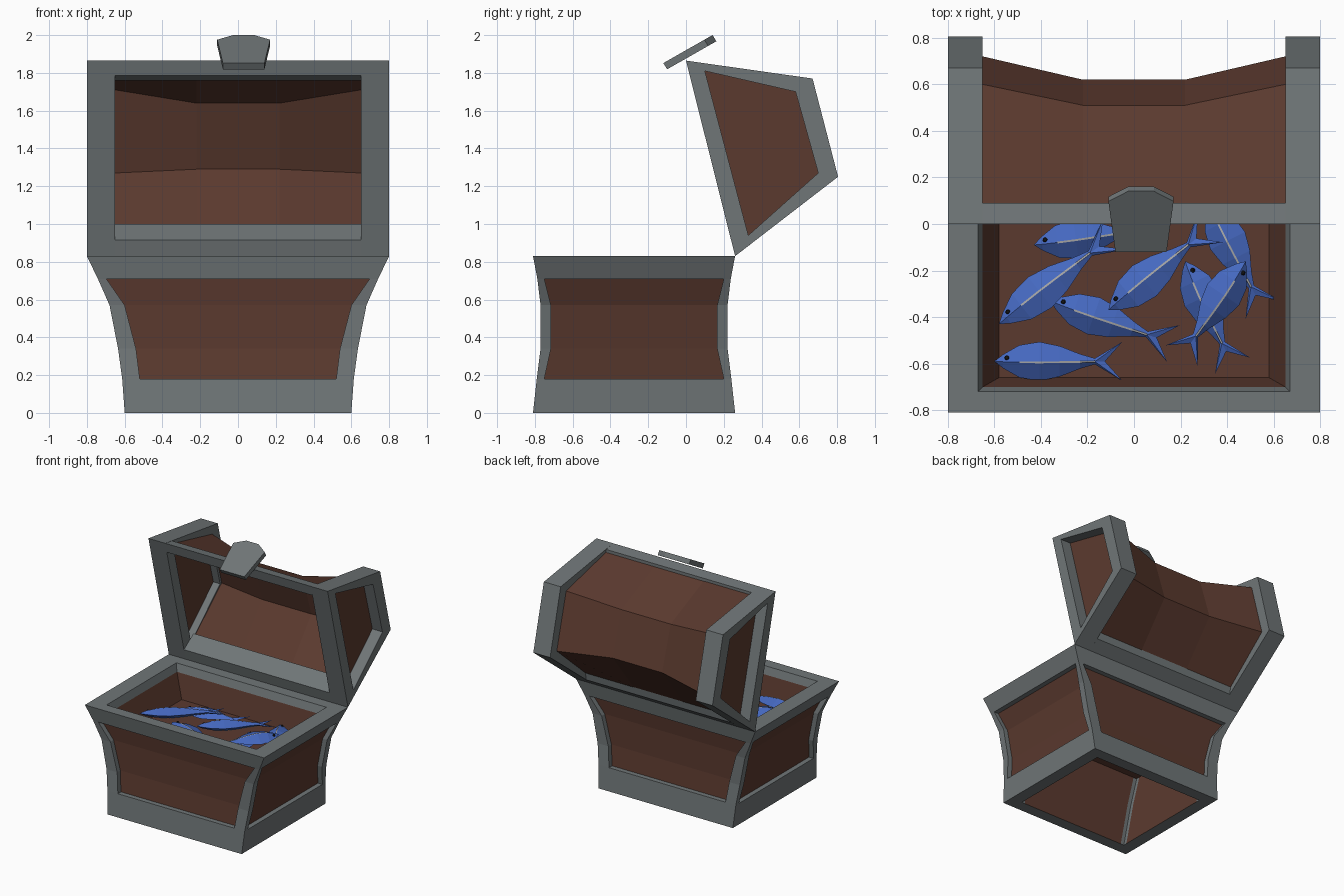
import bpy, bmesh, math
from mathutils import Vector, Matrix

if "Cube" in bpy.data.objects:
    bpy.data.objects.remove(bpy.data.objects["Cube"])


def material(name, rgb):
    m = bpy.data.materials.new(name)
    m.diffuse_color = (*rgb, 1)
    m.use_nodes = True
    m.node_tree.nodes["Principled BSDF"].inputs["Base Color"].default_value = m.diffuse_color
    return m


GREY = material("iron", (0.16, 0.18, 0.185))
BROWN = material("wood", (0.105, 0.042, 0.028))
BLUE = material("fish_blue", (0.06, 0.14, 0.53))
PALE = material("pale_line", (0.4, 0.4, 0.4))
BLACK = material("eye_black", (0.01, 0.01, 0.01))


def finish(bm, name, *mats, normals=True):
    if normals:
        bmesh.ops.recalc_face_normals(bm, faces=bm.faces[:])
    me = bpy.data.meshes.new(name)
    bm.to_mesh(me)
    bm.free()
    for m in mats:
        me.materials.append(m)
    ob = bpy.data.objects.new(name, me)
    bpy.context.collection.objects.link(ob)
    return ob


YC = -0.275


def ring(bm, z, hx, hy, px, py):
    """Rectangle ring with a post edge beside every corner (12 points)."""
    pts = []
    for sx, sy in ((-1, -1), (1, -1), (1, 1), (-1, 1)):
        c = (sx * hx, sy * hy)
        a, b = (c[0], sy * (hy - py)), (sx * (hx - px), c[1])
        pts += [a, c, b] if sx * sy > 0 else [b, c, a]
    return [bm.verts.new((x, y + YC, z)) for x, y in pts]


def loft(bm, r0, r1, mat=0):
    n = len(r0)
    out = []
    for i in range(n):
        f = bm.faces.new((r0[i], r0[(i + 1) % n], r1[(i + 1) % n], r1[i]))
        f.material_index = mat
        out.append(f)
    return out


# Base: flared shell with recessed panels, open foot and a raised floor
bm = bmesh.new()
outer = [ring(bm, *r) for r in (
    (0, .60, .535, .09, .06), (.18, .613, .515, .093, .04),
    (.34, .635, .495, .095, .055), (.57, .68, .495, .08, .055),
    (.71, .742, .512, .045, .037), (.83, .80, .535, .10, .06))]
sides = [[], [], [], []]
for lev in range(5):
    faces = loft(bm, outer[lev], outer[lev + 1])
    if 0 < lev < 4:
        for s in range(4):
            sides[s].append(faces[3 * s + 2])
inner = [ring(bm, *r) for r in (
    (.83, .67, .445, .03, .03), (.77, .65, .425, .03, .03),
    (.58, .58, .385, .03, .03), (.34, .535, .40, .03, .03),
    (0, .50, .44, .03, .03))]
loft(bm, outer[-1], inner[0])
loft(bm, inner[0], inner[1])
loft(bm, inner[1], inner[2], 1)
for k in (2, 3):
    for i, f in enumerate(loft(bm, inner[k], inner[k + 1])):
        f.material_index = 1 if i % 3 == 2 else 0
loft(bm, inner[-1], outer[0])
bmesh.ops.recalc_face_normals(bm, faces=bm.faces[:])
inward = ((0, .04, 0), (-.04, 0, 0), (0, -.04, 0), (.04, 0, 0))
for faces, d in zip(sides, inward):
    ext = bmesh.ops.extrude_face_region(bm, geom=faces)["geom"]
    bmesh.ops.translate(bm, vec=d, verts=[g for g in ext if isinstance(g, bmesh.types.BMVert)])
    for g in ext:
        if isinstance(g, bmesh.types.BMFace):
            g.material_index = 1
    bmesh.ops.delete(bm, geom=[f for f in faces if f.is_valid], context='FACES')
finish(bm, "chest_base", GREY, BROWN)

bm = bmesh.new()
bm.faces.new([bm.verts.new((sx * .58, YC + sy * .385, .58))
              for sx, sy in ((-1, -1), (1, -1), (1, 1), (-1, 1))])
finish(bm, "chest_floor", BROWN, normals=False)

# Lid end frames and their recessed panels
P = [(.26, .83), (0, 1.865), (.67, 1.77), (.805, 1.25)]
Q = [(.33, .94), (.10, 1.81), (.58, 1.70), (.70, 1.27)]
for side, s in (("left", -1), ("right", 1)):
    bm = bmesh.new()
    loops = [[bm.verts.new((s * x, y, z)) for y, z in prof]
             for x, prof in ((.80, P), (.80, Q), (.65, Q), (.65, P))]
    for k in range(4):
        loft(bm, loops[k], loops[(k + 1) % 4])
    finish(bm, f"lid_frame_{side}", GREY)
    bm = bmesh.new()
    f = bm.faces.new([bm.verts.new((s * .71, y, z)) for y, z in Q])
    finish(bm, f"lid_side_panel_{side}", BROWN)


def bar(name, prof, x=.65):
    bm = bmesh.new()
    a, b = [[bm.verts.new((sx, y, z)) for y, z in prof] for sx in (-x, x)]
    loft(bm, a, b)
    bm.faces.new(a)
    bm.faces.new(b)
    finish(bm, name, GREY)


# Lid rim bars
bar("lid_front_bar", [(0, 1.865), (.02, 1.785), (.09, 1.76), (.09, 1.85)])
bar("lid_hinge_bar", [(.26, .83), (.239, .915), (.36, 1.0), (.345, .895)])

# Lid cover: boards that sag toward the middle
edge = [(.35, .95), (.72, 1.27), (.60, 1.71), (.08, 1.83)]
mid = [(.35, .95), (.62, 1.29), (.51, 1.64), (.08, 1.83)]
bm = bmesh.new()
cols = [[bm.verts.new((x, y, z)) for y, z in prof]
        for x, prof in ((-.65, edge), (-.22, mid), (.22, mid), (.65, edge))]
for a, b in zip(cols, cols[1:]):
    for i in range(3):
        bm.faces.new((a[i], b[i], b[i + 1], a[i + 1]))
finish(bm, "lid_cover", BROWN)

# Latch plate
bm = bmesh.new()
u, n = Vector((0, .26, .148)).normalized(), Vector((0, .02, -.033))
shape = [(-.08, 0), (.14, 0), (.17, .25), (.085, .30), (-.025, .30), (-.11, .25)]
top = [bm.verts.new(Vector((x, -.12, 1.852)) + u * t) for x, t in shape]
low = [bm.verts.new(v.co + n) for v in top]
loft(bm, top, low)
bm.faces.new(top)
bm.faces.new(low)
finish(bm, "latch", GREY)

# Fish lying on their sides: diamond section body, forked tail, pale line, eye
STATIONS = [(.07, .03, .018), (.2, .07, .035), (.36, .084, .042),
            (.52, .066, .034), (.68, .032, .02), (.80, .013, .012)]


def fish(i, head, tail, z, roll):
    h, t = Vector(head), Vector(tail)
    L = (t - h).length
    bm = bmesh.new()
    rings = [[bm.verts.new(p) for p in ((x * L, w, 0), (x * L, 0, d), (x * L, -w, 0), (x * L, 0, -d))]
             for x, w, d in STATIONS]
    for a, b in zip(rings, rings[1:]):
        loft(bm, a, b)
    nose = bm.verts.new((0, 0, 0))
    for k in range(4):
        bm.faces.new((nose, rings[0][k], rings[0][(k + 1) % 4]))
    # tail fork
    notch = bm.verts.new((.88 * L, 0, 0))
    end = rings[-1]
    for k, s in ((0, 1), (2, -1)):
        tip = bm.verts.new((1.02 * L, s * .085, 0))
        for m in (1, 3):
            bm.faces.new((end[k], tip, end[m]))
            bm.faces.new((end[m], tip, notch))
    bmesh.ops.recalc_face_normals(bm, faces=bm.faces[:])
    # pale ridge lines
    for s in (1, -1):
        strip = [[bm.verts.new((x * L, o, s * (d + .002))) for o in (-.004, .004)]
                 for x, w, d in STATIONS[1:]]
        for a, b in zip(strip, strip[1:]):
            bm.faces.new((a[0], b[0], b[1], a[1])).material_index = 1
        eye = bmesh.ops.create_uvsphere(bm, u_segments=8, v_segments=5, radius=.011,
                                        matrix=Matrix.Translation((.1 * L, .016, s * .012)))
        for v in eye["verts"]:
            for f in v.link_faces:
                f.material_index = 2
    ob = finish(bm, f"fish_{i}", BLUE, PALE, BLACK, normals=False)
    ob.location = (h.x, h.y, z)
    ob.rotation_euler = (roll, 0, math.atan2(t.y - h.y, t.x - h.x))


for i, args in enumerate((
        ((-.60, -.59), (-.06, -.59), .625, .1),
        ((-.58, -.43), (-.09, -.05), .675, -.15),
        ((-.36, -.33), (.16, -.51), .625, .12),
        ((-.43, -.09), (.07, -.02), .625, .1),
        ((-.11, -.37), (.32, -.02), .675, -.12),
        ((.22, -.16), (.42, -.60), .635, .2),
        ((.48, -.16), (.21, -.56), .685, -.2),
        ((.32, .09), (.55, -.36), .625, .1)), 1):
    fish(i, *args)
